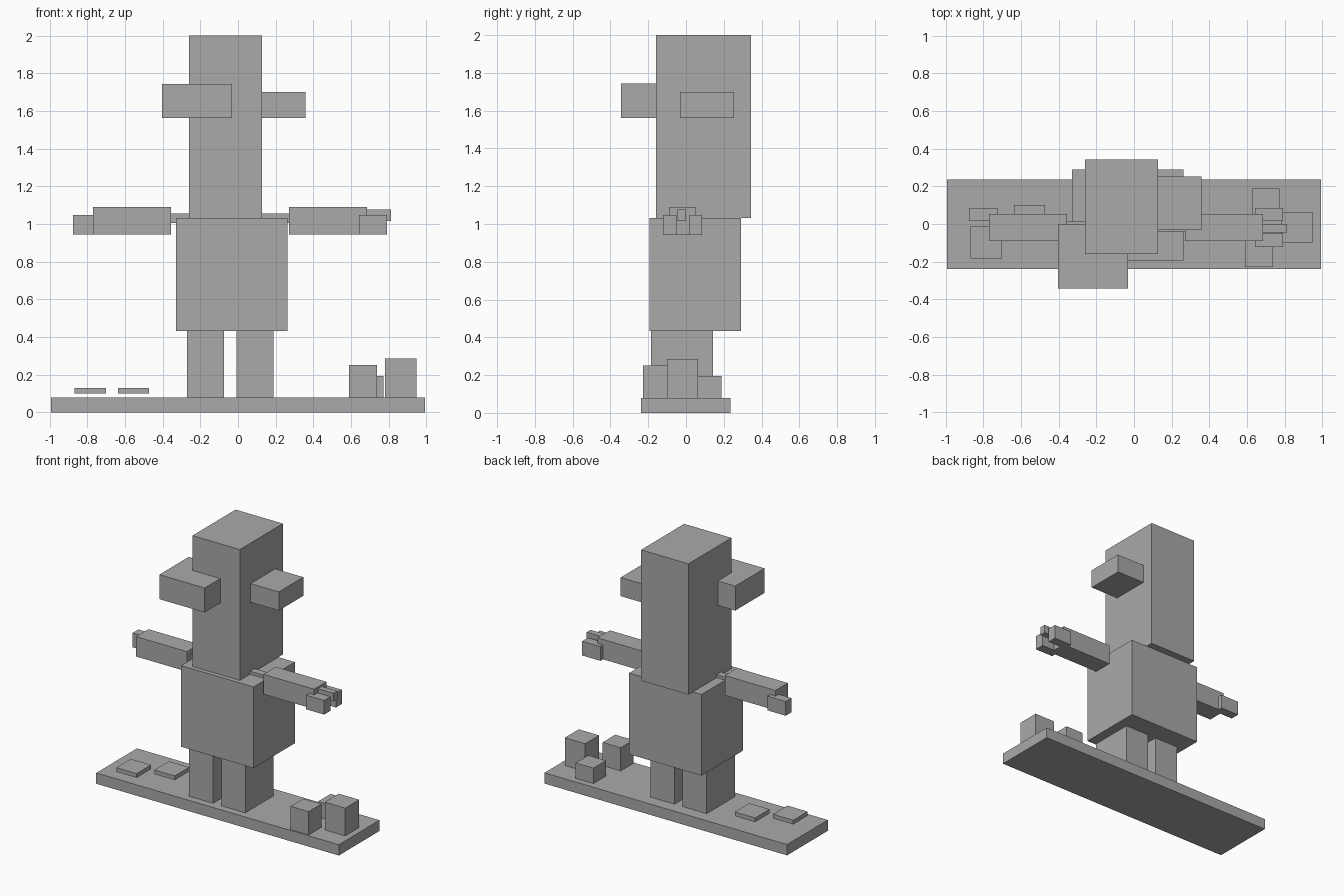
import bpy
from mathutils import Vector

cube = bpy.data.objects.get("Cube")
if cube:
    bpy.data.objects.remove(cube, do_unlink=True)

# Single plain grey finish
grey = bpy.data.materials.new("plain grey")
grey.use_nodes = True
colour = (0.4, 0.4, 0.4, 1)
grey.diffuse_color = colour
grey.node_tree.nodes["Principled BSDF"].inputs["Base Color"].default_value = colour


def box(name, x, y, z):
    """Add a box spanning the given (low, high) range on each axis."""
    low, high = Vector((x[0], y[0], z[0])), Vector((x[1], y[1], z[1]))
    bpy.ops.mesh.primitive_cube_add(size=1, location=(low + high) / 2)
    obj = bpy.context.object
    obj.name = name
    obj.scale = high - low
    bpy.ops.object.transform_apply(location=False, rotation=False, scale=True)
    obj.data.materials.append(grey)
    return obj


# Ground slab
GROUND = 0.08
box("base", (-0.992, 0.992), (-0.239, 0.236), (0, GROUND))

# Legs, torso and head
for side, x in (("right", -0.27), ("left", -0.007)):
    box(side + "_leg", (x, x + 0.196), (-0.185, 0.144), (GROUND, 0.433))
box("torso", (-0.33, 0.262), (-0.193, 0.29), (0.433, 1.033))
box("head", (-0.26, 0.127), (-0.16, 0.343), (1.033, 2))

# Blocks sticking out of the head
box("right_head_block", (-0.403, -0.033), (-0.343, 0), (1.562, 1.743))
box("left_head_block", (0.08, 0.357), (-0.033, 0.253), (1.562, 1.70))

# Arms joined by a thin rod through the shoulders
box("shoulder_rod", (-0.37, 0.29), (-0.04, 0.013), (1.006, 1.055))
for side, x in (("right", -0.77), ("left", 0.27)):
    box(side + "_arm", (x, x + 0.415), (-0.09, 0.054), (0.943, 1.09))

# Fingers
FINGER = (0.943, 1.048)
box("right_finger", (-0.875, -0.725), (0.017, 0.085), FINGER)
box("left_front_finger", (0.642, 0.79), (-0.122, -0.05), FINGER)
box("left_back_finger", (0.642, 0.79), (0.016, 0.084), FINGER)
box("left_middle_finger", (0.66, 0.813), (-0.045, 0), (1.017, 1.077))

# Small plates hovering over the slab
for name, x, y in (("outer", -0.867, -0.182), ("inner", -0.637, -0.066)):
    box(name + "_plate", (x, x + 0.166), (y, y + 0.168), (0.1, 0.131))

# Blocks standing on the slab
box("front_block", (0.59, 0.738), (-0.228, -0.08), (GROUND, 0.252))
box("outer_block", (0.78, 0.947), (-0.1, 0.063), (GROUND, 0.285))
box("back_block", (0.625, 0.771), (0.042, 0.188), (GROUND, 0.194))
